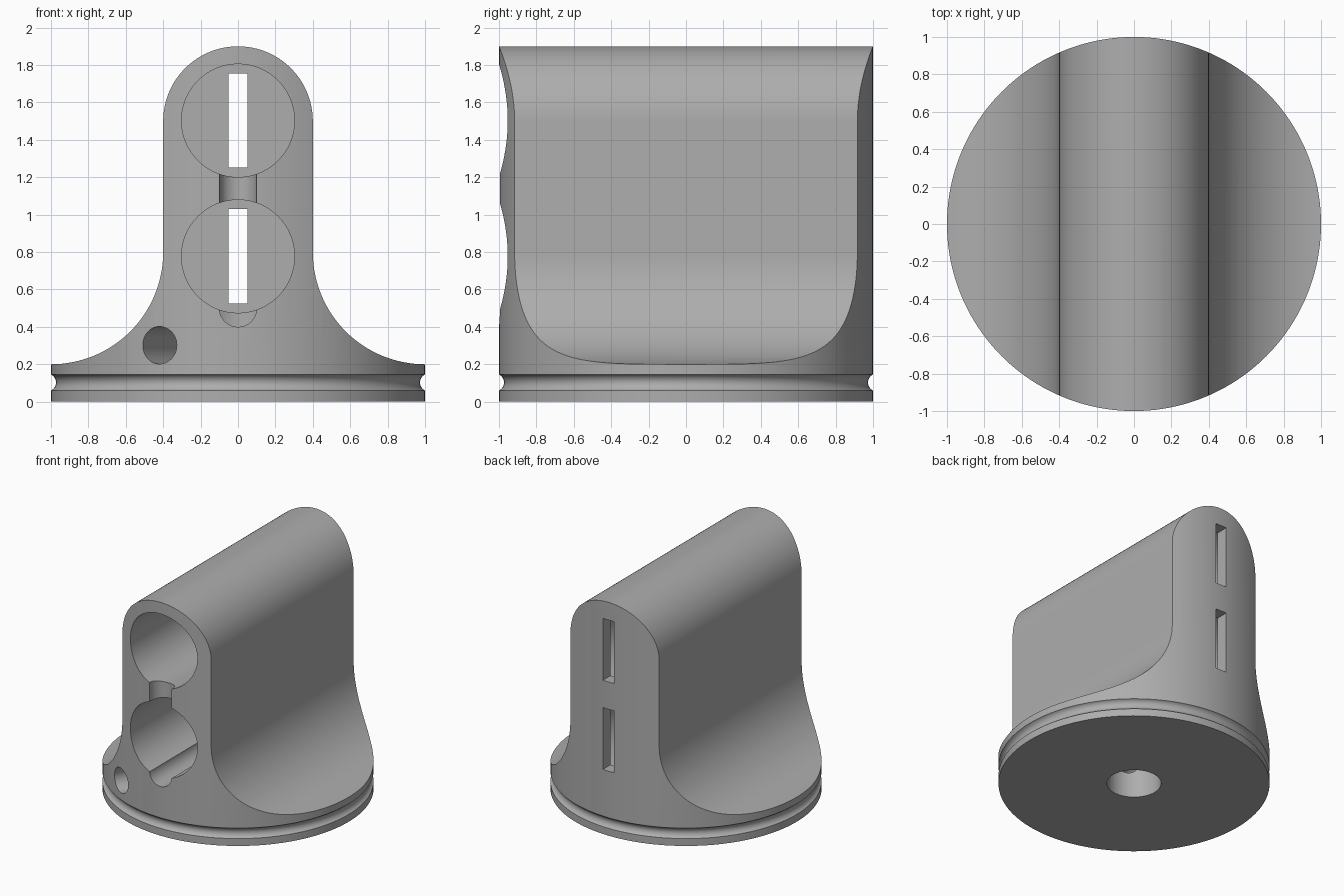
import bpy, bmesh
from math import pi, sin, cos, atan2, hypot
from mathutils import Matrix, Vector

if "Cube" in bpy.data.objects:
    bpy.data.objects.remove(bpy.data.objects["Cube"], do_unlink=True)

grey = bpy.data.materials.new("plain grey")
grey.use_nodes = True
color = (0.42, 0.42, 0.42, 1)
grey.diffuse_color = color
grey.node_tree.nodes["Principled BSDF"].inputs["Base Color"].default_value = color


def make(name, bm):
    bmesh.ops.recalc_face_normals(bm, faces=bm.faces)
    mesh = bpy.data.meshes.new(name)
    bm.to_mesh(mesh)
    bm.free()
    mesh.materials.append(grey)
    obj = bpy.data.objects.new(name, mesh)
    bpy.context.collection.objects.link(obj)
    return obj


def arc(cx, cz, r, start, end, steps):
    angles = [start + (end - start) * i / steps for i in range(steps + 1)]
    return [(cx + r * cos(a), cz + r * sin(a)) for a in angles]


def lathe(name, outline, steps):
    bm = bmesh.new()
    verts = [bm.verts.new((r, 0, z)) for r, z in outline]
    edges = [bm.edges.new(pair) for pair in zip(verts, verts[1:])]
    bmesh.ops.spin(bm, geom=verts + edges, cent=(0, 0, 0), axis=(0, 0, 1),
                   angle=2 * pi, steps=steps, use_merge=True)
    bmesh.ops.remove_doubles(bm, verts=bm.verts, dist=1e-5)
    return make(name, bm)


def prism(name, outline, y0, y1):
    bm = bmesh.new()
    face = bm.faces.new([bm.verts.new((x, y0, z)) for x, z in outline])
    top = bmesh.ops.extrude_face_region(bm, geom=[face])["geom"]
    moved = [v for v in top if isinstance(v, bmesh.types.BMVert)]
    bmesh.ops.translate(bm, verts=moved, vec=(0, y1 - y0, 0))
    return make(name, bm)


def rod(name, start, end, radius, segments=64):
    start, end = Vector(start), Vector(end)
    axis = end - start
    turn = axis.to_track_quat("Z", "Y").to_matrix().to_4x4()
    bm = bmesh.new()
    bmesh.ops.create_cone(bm, cap_ends=True, segments=segments, radius1=radius,
                          radius2=radius, depth=axis.length,
                          matrix=Matrix.Translation((start + end) / 2) @ turn)
    return make(name, bm)


# Round body with a ring groove near the foot
half = atan2(0.0425, 0.02)
groove = arc(1.02, 0.1025, 0.047, pi + half, pi - half, 12)
groove = [(1, groove[0][1])] + groove[1:-1] + [(1, groove[-1][1])]
body = lathe("stand_body", [(0, 0), (1, 0)] + groove + [(1, 1.95), (0, 1.95)], 160)

# Side profile: flared foot, straight sides and rounded top
right = [(1.1, -0.1), (1.1, 0.2)] + arc(1, 0.8, 0.6, 1.5 * pi, pi, 32)
crown = arc(0, 1.5, 0.4, 0, pi, 48)
left = [(-x, z) for x, z in reversed(right)]
profile = prism("profile_cutter", right + crown + left, -1.2, 1.2)

# Holes: two bores with back slots, wire channels and a central socket
cutters = []
for label, z in (("upper", 1.503), ("lower", 0.777)):
    cutters.append(rod(label + "_bore_cutter", (0, -1.2, z), (0, 0.9, z), 0.302, 96))
    slot = [(sx * 0.05, z + sz * 0.252) for sx, sz in ((-1, -1), (1, -1), (1, 1), (-1, 1))]
    cutters.append(prism(label + "_slot_cutter", slot, 0.8, 1.2))
cutters.append(rod("socket_cutter", (0, 0, -0.1), (0, 0, 0.5), 0.2))
cutters.append(rod("channel_cutter", (0, -1.2, 0.5), (0, 0, 0.5), 0.1))
cutters.append(rod("notch_cutter", (0, -0.99, 0.777), (0, -0.99, 1.503), 0.1))
reach = 1.2 / hypot(0.42, 0.907)
cutters.append(rod("side_hole_cutter", (-0.42 * reach, -0.907 * reach, 0.302), (0, 0, 0.302), 0.1))

for cutter, mode in [(profile, "INTERSECT")] + [(c, "DIFFERENCE") for c in cutters]:
    mod = body.modifiers.new(cutter.name, "BOOLEAN")
    mod.operation = mode
    mod.solver = "EXACT"
    mod.object = cutter

# Bake the cuts and discard the helpers
graph = bpy.context.evaluated_depsgraph_get()
baked = bpy.data.meshes.new_from_object(body.evaluated_get(graph))
body.modifiers.clear()
body.data = baked
for cutter in [profile] + cutters:
    bpy.data.objects.remove(cutter, do_unlink=True)

bpy.ops.object.select_all(action="DESELECT")
body.select_set(True)
bpy.context.view_layer.objects.active = body
bpy.ops.object.shade_smooth_by_angle(angle=pi / 6)
